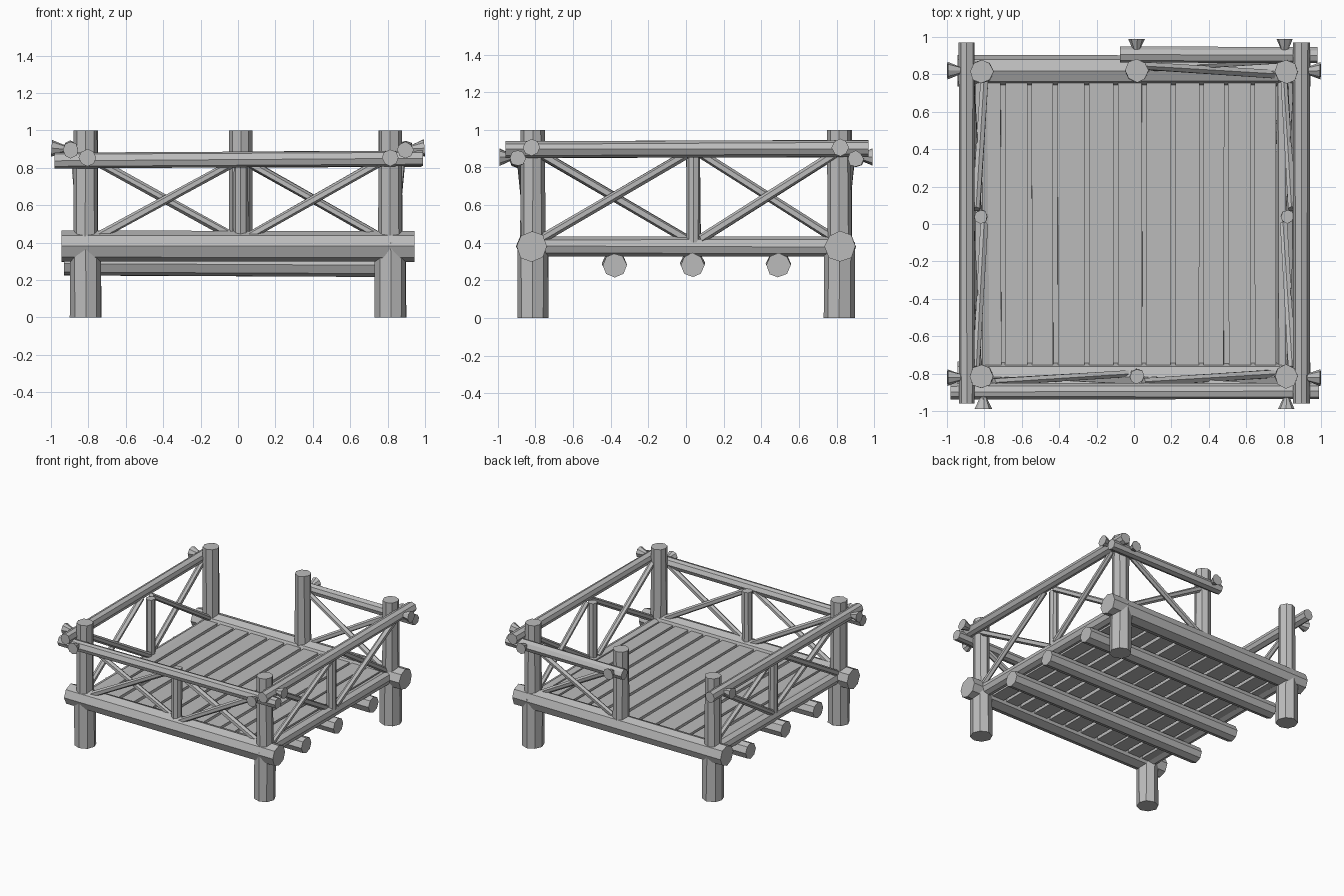
import bpy
import bmesh
import random
from mathutils import Vector

random.seed(4)
cube = bpy.data.objects.get("Cube")
if cube:
    bpy.data.objects.remove(cube, do_unlink=True)

wood = bpy.data.materials.new("grey_wood")
wood.use_nodes = True
GREY = (0.5, 0.5, 0.5, 1)
wood.diffuse_color = GREY
wood.node_tree.nodes["Principled BSDF"].inputs["Base Color"].default_value = GREY


def add_object(name, bm):
    mesh = bpy.data.meshes.new(name)
    bmesh.ops.recalc_face_normals(bm, faces=bm.faces)
    bm.to_mesh(mesh)
    bm.free()
    mesh.materials.append(wood)
    obj = bpy.data.objects.new(name, mesh)
    bpy.context.collection.objects.link(obj)
    return obj


def log(name, a, b, r0, r1=None, sides=8, wobble=0.003):
    """Slightly uneven faceted log from a to b."""
    a, b = Vector(a), Vector(b)
    axis = b - a
    bm = bmesh.new()
    bmesh.ops.create_cone(bm, cap_ends=True, segments=sides, radius1=r0,
                          radius2=r0 if r1 is None else r1, depth=axis.length)
    turn = axis.to_track_quat('Z', 'Y').to_matrix().to_4x4()
    turn.translation = (a + b) / 2
    for v in bm.verts:
        v.co.x += random.uniform(-wobble, wobble)
        v.co.y += random.uniform(-wobble, wobble)
    bm.transform(turn)
    return add_object(name, bm)


def box(name, x0, x1, y0, y1, z0, z1, wobble=0.0):
    bm = bmesh.new()
    bmesh.ops.create_cube(bm, size=1)
    for v in bm.verts:
        v.co = (x1 if v.co.x > 0 else x0, y1 if v.co.y > 0 else y0,
                z1 if v.co.z > 0 else z0)
        v.co.x += random.uniform(-wobble, wobble)
    return add_object(name, bm)


def cross(name, place, u0, u1, z0, z1):
    """Crossed braces; place(u, out, z) maps onto one side of the deck."""
    log(name + "_outer", place(u0, 0.835, z0), place(u1, 0.875, z1), 0.023, sides=6)
    log(name + "_inner", place(u1, 0.80, z0), place(u0, 0.845, z1), 0.023, sides=6)


P = 0.815
SIDES = (("right", -1), ("left", 1))
ENDS = (("front", -1), ("back", 1))

# Corner posts: thick foot below the beams, slimmer above
for sn, sx in SIDES:
    for en, sy in ENDS:
        log(f"{en}_{sn}_foot", (sx * P, sy * P, 0), (sx * P, sy * P, 0.4), 0.083)
        log(f"{en}_{sn}_post", (sx * P, sy * P, 0.36), (sx * P, sy * P, 1), 0.065, 0.063)
log("gate_post", (0.015, 0.82, 0.36), (0.015, 0.82, 1), 0.062)

# Heavy end beams and floor joists
for en, sy in ENDS:
    log(f"{en}_beam", (-0.945, sy * 0.82, 0.38), (0.945, sy * 0.82, 0.38), 0.083)
for i, y in enumerate((-0.38, 0.035, 0.49)):
    log(f"joist_{i}", (-0.93, y, 0.29), (0.885, y, 0.28), 0.065)

# Side beams, mid posts, hand rails and their crossed braces
for sn, sx in SIDES:
    log(f"{sn}_side_beam", (sx * 0.81, -0.8, 0.38), (sx * 0.81, 0.8, 0.38), 0.052)
    log(f"{sn}_mid_post", (sx * 0.82, 0.04, 0.4), (sx * 0.82, 0.04, 0.87), 0.037)
    log(f"{sn}_rail", (sx * 0.895, -0.96, 0.895), (sx * 0.895, 0.97, 0.9), 0.044)

    def on_side(u, out, z, sx=sx):
        return (sx * out, u, z)
    cross(f"{sn}_front_brace", on_side, -0.77, 0.0, 0.42, 0.87)
    cross(f"{sn}_back_brace", on_side, 0.08, 0.79, 0.42, 0.87)

log("front_mid_post", (0.015, -0.815, 0.42), (0.015, -0.815, 0.85), 0.04)
log("front_rail", (-0.98, -0.895, 0.84), (0.99, -0.895, 0.85), 0.043)
log("back_rail", (-0.075, 0.905, 0.845), (0.98, 0.9, 0.845), 0.043)


def on_front(u, out, z):
    return (u, -out, z)


def on_back(u, out, z):
    return (u, out, z)


cross("front_right_brace", on_front, -0.75, -0.02, 0.43, 0.83)
cross("front_left_brace", on_front, 0.05, 0.76, 0.43, 0.83)
cross("back_left_brace", on_back, 0.05, 0.76, 0.43, 0.83)

# Flared pegs that pin the rails to the posts
for sn, sx in SIDES:
    for en, sy in ENDS:
        log(f"{en}_{sn}_side_peg", (sx * 0.8, sy * 0.82, 0.9),
            (sx * 0.93, sy * 0.82, 0.9), 0.018)
        log(f"{en}_{sn}_side_peg_head", (sx * 0.92, sy * 0.82, 0.9),
            (sx * 0.997, sy * 0.82, 0.905), 0.018, 0.045)
for name, x, sy in (("front_right", -0.805, -1), ("front_left", 0.815, -1),
                    ("back_left", 0.805, 1), ("gate", 0.015, 1)):
    log(f"{name}_end_peg", (x, sy * 0.8, 0.855), (x, sy * 0.94, 0.855), 0.018)
    log(f"{name}_end_peg_head", (x, sy * 0.93, 0.855), (x, sy * 0.99, 0.855), 0.018, 0.045)

# Floor planks with narrow sunken strips in the joints
joints = (-0.84, -0.70, -0.56, -0.42, -0.255, -0.095, 0.055, 0.21, 0.36, 0.495, 0.635, 0.77)
for i, (x0, x1) in enumerate(zip(joints, joints[1:])):
    box(f"plank_{i}", x0 + 0.012, x1 - 0.012, -0.77, 0.77, 0.345, 0.42, 0.004)
    if i:
        box(f"joint_strip_{i}", x0 - 0.02, x0 + 0.02, -0.77, 0.77, 0.38, 0.395)
